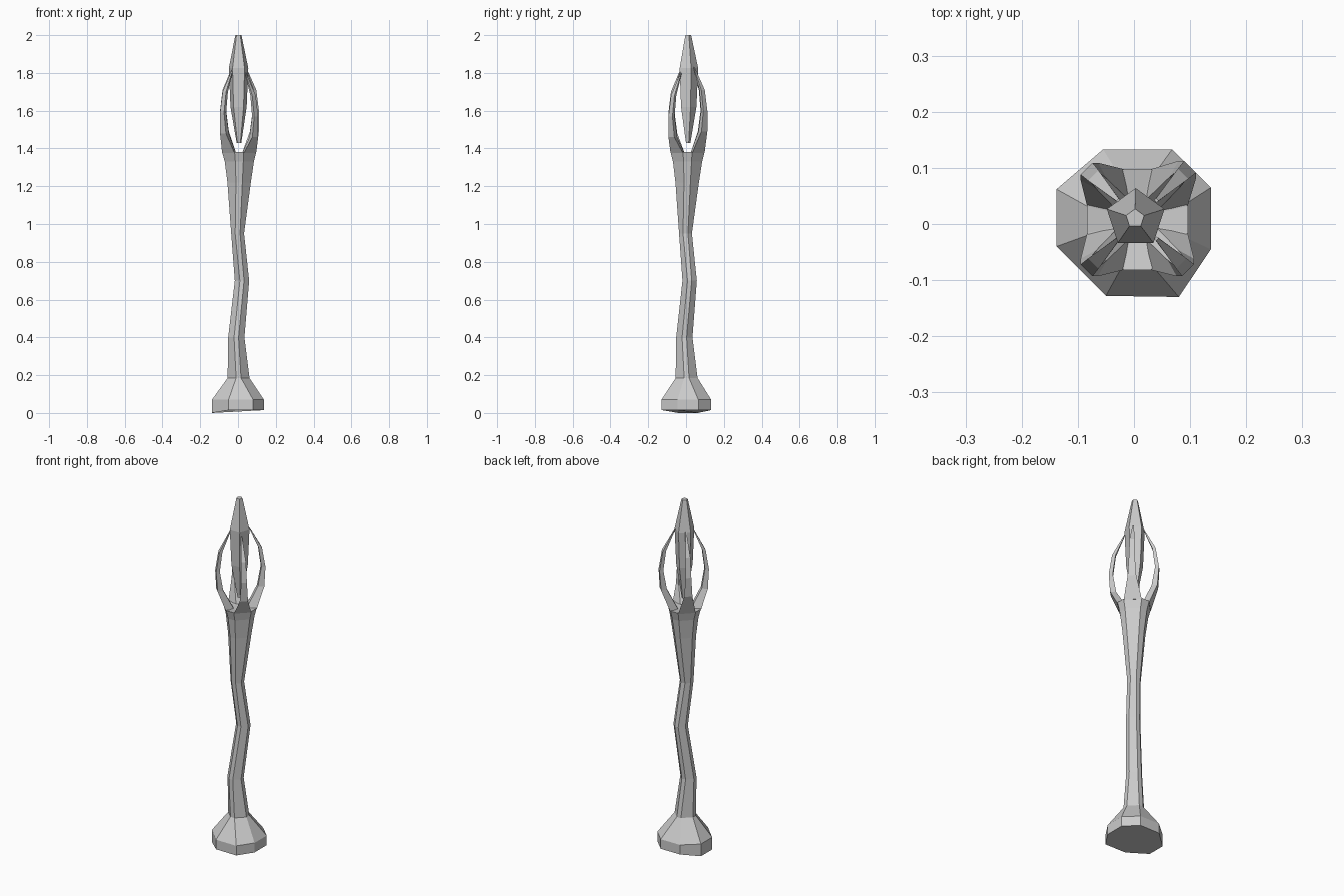
import bpy, bmesh, math
from mathutils import Vector

cube = bpy.data.objects.get("Cube")
if cube:
    bpy.data.objects.remove(cube, do_unlink=True)

stone = bpy.data.materials.new("grey_stone")
stone.use_nodes = True
GREY = (0.6, 0.6, 0.6, 1)
stone.diffuse_color = GREY
stone.node_tree.nodes["Principled BSDF"].inputs["Base Color"].default_value = GREY


def loft(name, rings):
    """Skin a list of equal-sized point rings and cap both ends."""
    bm = bmesh.new()
    loops = [[bm.verts.new(p) for p in ring] for ring in rings]
    n = len(loops[0])
    for low, high in zip(loops, loops[1:]):
        for i in range(n):
            j = (i + 1) % n
            bm.faces.new((low[i], low[j], high[j], high[i]))
    bm.faces.new(loops[0][::-1])
    bm.faces.new(loops[-1])
    bmesh.ops.recalc_face_normals(bm, faces=bm.faces)
    mesh = bpy.data.meshes.new(name)
    bm.to_mesh(mesh)
    bm.free()
    mesh.materials.append(stone)
    obj = bpy.data.objects.new(name, mesh)
    bpy.context.collection.objects.link(obj)
    return obj


def octagon(cx, cy, z, a, b):
    """Eight points: sides at distance a, each side of half width b."""
    pts = [(a, -b), (a, b), (b, a), (-b, a), (-a, b), (-a, -b), (-b, -a), (b, -a)]
    return [Vector((cx + x, cy + y, z)) for x, y in pts]


# Foot: uneven chipped octagon with a slightly tilted underside
rim = [(.137, -.045), (.137, .065), (.068, .133), (-.055, .133),
       (-.138, .062), (-.138, -.04), (-.05, -.128), (.08, -.13)]
foot_bottom = [Vector((x, y, 0 if x < -.1 else .015)) for x, y in rim]
foot_top = [Vector((x, y, .07)) for x, y in rim]
neck = octagon(.003, .003, .185, .058, .013)
loft("foot", [foot_bottom, foot_top, neck])

# Crooked shaft flaring into a shallow cup
loft("shaft", [
    neck,
    octagon(-.009, -.009, .40, .043, .012),
    octagon(.021, .019, .70, .038, .011),
    octagon(-.002, -.003, .95, .034, .013),
    octagon(.006, .006, 1.22, .062, .017),
    octagon(.007, .008, 1.33, .077, .021),
    octagon(.006, .008, 1.38, .090, .024),
    octagon(.005, .007, 1.37, .035, .012),
])

# Four claw prongs on the diagonals:
# height, outer radius, outer half width, inner radius, inner half width
claw = [
    (1.375, .081, .046, .036, .014),
    (1.49, .121, .022, .090, .013),
    (1.60, .128, .015, .108, .011),
    (1.71, .111, .013, .094, .010),
    (1.83, .050, .003, .046, .003),
]


def prong(name, sx, sy, lift, spread):
    out = Vector((sx, sy, 0)).normalized()
    side = Vector((-out.y, out.x, 0))
    rings = []
    for i, (z, ro, wo, ri, wi) in enumerate(claw):
        k = spread if 0 < i < len(claw) - 1 else 1
        centre = Vector((.006, .008, z + (lift if i else 0)))
        rings.append([centre + out * r * k + side * w
                      for r, w in ((ro, -wo), (ro, wo), (ri, wi), (ri, -wi))])
    loft(name, rings)


prong("prong_back_left", 1, 1, 0, 1.04)
prong("prong_back_right", -1, 1, 0, 1.0)
prong("prong_front_right", -1, -1, -.01, 1.0)
prong("prong_front_left", 1, -1, -.03, 1.0)


# Five-sided crystal held between the prongs
def pentagon(cx, cy, z, r):
    angles = [math.radians(90 + 72 * i) for i in range(5)]
    return [Vector((cx + r * math.cos(t), cy + r * math.sin(t), z)) for t in angles]


loft("crystal", [
    pentagon(.005, .010, 1.43, .013),
    pentagon(.003, .010, 1.62, .045),
    pentagon(.003, .010, 1.825, .054),
    pentagon(.002, .010, 2.0, .017),
])
